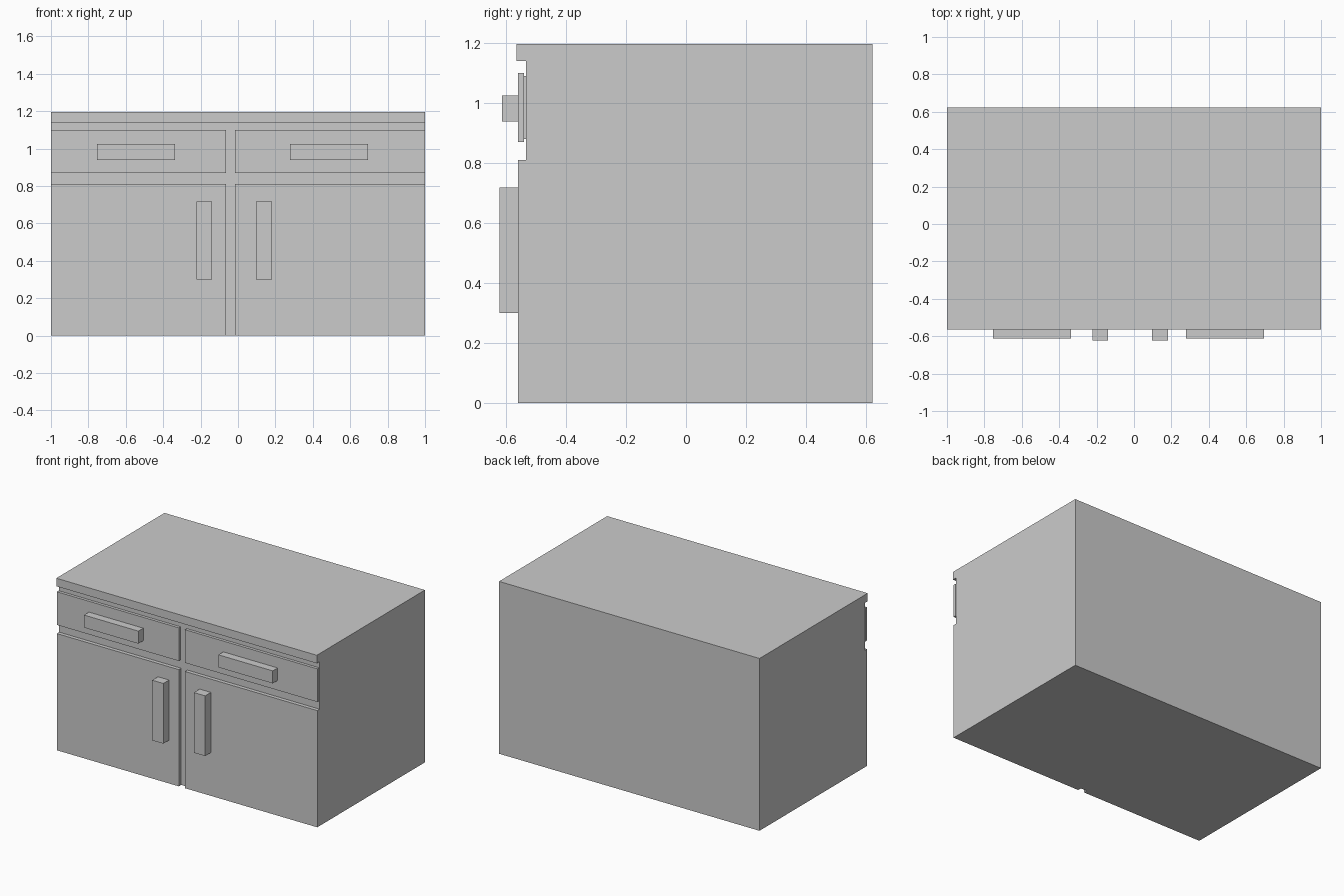
import bpy
import bmesh

if "Cube" in bpy.data.objects:
    bpy.data.objects.remove(bpy.data.objects["Cube"])


def make_object(name, bm):
    bmesh.ops.recalc_face_normals(bm, faces=bm.faces)
    mesh = bpy.data.meshes.new(name)
    bm.to_mesh(mesh)
    bm.free()
    obj = bpy.data.objects.new(name, mesh)
    bpy.context.collection.objects.link(obj)
    return obj


def box(name, x, y, z):
    bm = bmesh.new()
    bmesh.ops.create_cube(bm, size=1)
    for v in bm.verts:
        v.co = [lo + (c + 0.5) * (hi - lo) for c, (lo, hi) in zip(v.co, (x, y, z))]
    return make_object(name, bm)


BACK, RECESS, FRONT, LIP = 0.622, -0.533, -0.559, -0.564
GAP = (-0.063, -0.015)

# Cabinet body: side profile with worktop lip, drawer recess and door front
profile = [(FRONT, 0), (BACK, 0), (BACK, 1.196), (LIP, 1.196),
           (LIP, 1.14), (RECESS, 1.14), (RECESS, 0.81), (FRONT, 0.81)]
bm = bmesh.new()
side = bm.faces.new([bm.verts.new((-1, y, z)) for y, z in profile])
ext = bmesh.ops.extrude_face_region(bm, geom=[side])["geom"]
bmesh.ops.translate(bm, vec=(2, 0, 0),
                    verts=[g for g in ext if isinstance(g, bmesh.types.BMVert)])
body = make_object("cabinet_body", bm)

# Gap between the two doors
cutter = box("door_gap_cutter", GAP, (-0.7, RECESS), (-0.1, 0.9))
cutter.hide_render = True
mod = body.modifiers.new("door_gap", 'BOOLEAN')
mod.operation = 'DIFFERENCE'
mod.solver = 'EXACT'
mod.object = cutter
bpy.context.view_layer.objects.active = body
bpy.ops.object.modifier_apply(modifier=mod.name)
bpy.data.objects.remove(cutter)

# Drawer fronts with their backing, and all handles
sides = [("left", (-1, GAP[0]), (-0.753, -0.336), (-0.223, -0.138)),
         ("right", (GAP[1], 1), (0.279, 0.696), (0.097, 0.183))]
for label, panel, drawer_grip, door_grip in sides:
    inset = (panel[0] + 0.01, panel[1] - 0.01)
    box(label + "_drawer_backing", inset, (-0.539, RECESS), (0.88, 1.09))
    box(label + "_drawer_front", panel, (FRONT, -0.539), (0.87, 1.10))
    box(label + "_drawer_handle", drawer_grip, (-0.613, FRONT), (0.938, 1.025))
    box(label + "_door_handle", door_grip, (-0.622, FRONT), (0.30, 0.718))
